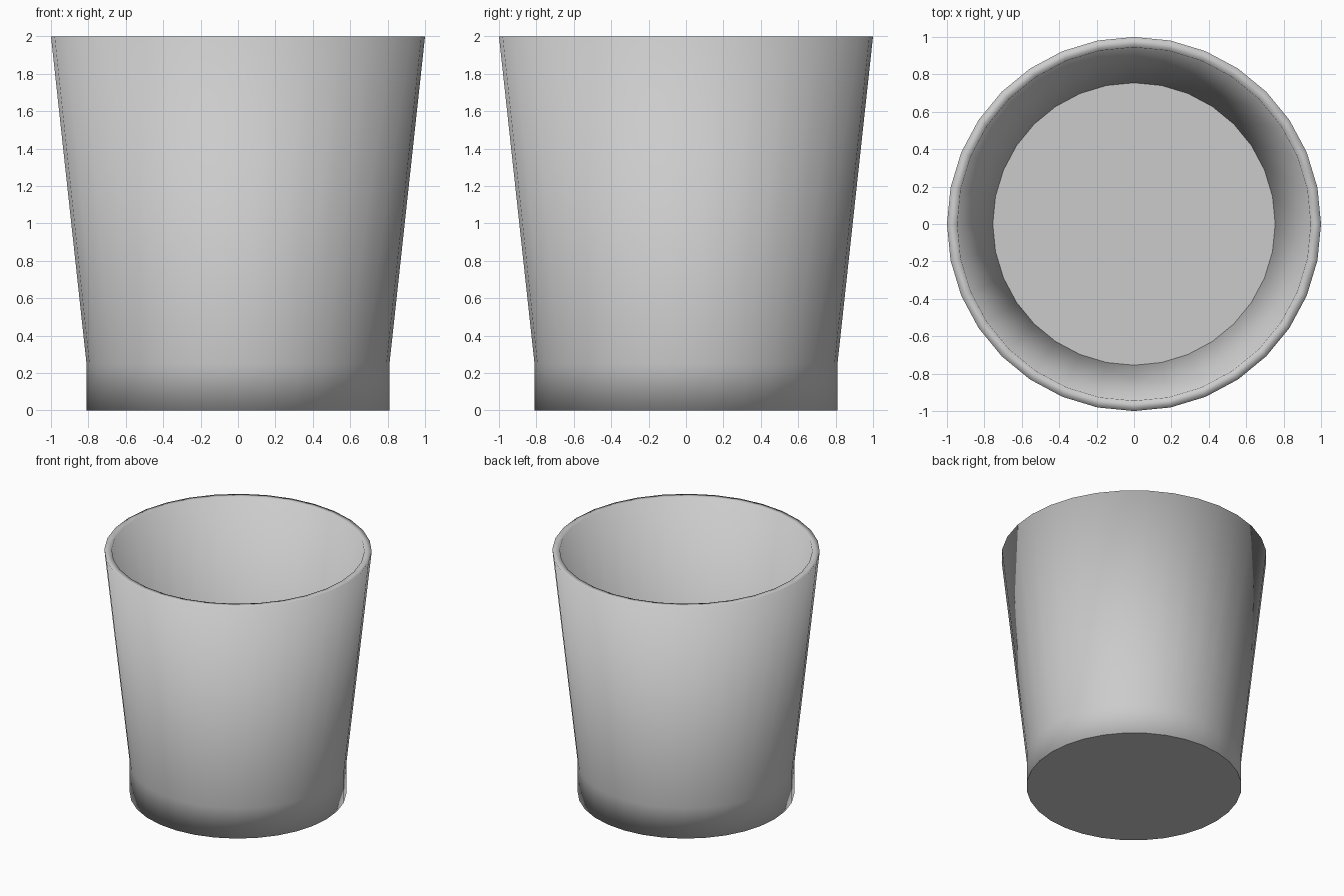
import bpy, bmesh
from math import cos, sin, pi

if "Cube" in bpy.data.objects:
    bpy.data.objects.remove(bpy.data.objects["Cube"])

SIDES = 32
# Profile (radius, height): base, foot, outer wall, rim, inner wall, floor
PROFILE = [(0.81, 0.0), (0.81, 0.25), (1.0, 2.0), (0.945, 2.0), (0.755, 0.25)]

bm = bmesh.new()
rings = [[bm.verts.new((r * cos(2 * pi * i / SIDES), r * sin(2 * pi * i / SIDES), z))
          for i in range(SIDES)] for r, z in PROFILE]

# Walls and rim
for low, high in zip(rings, rings[1:]):
    for i in range(SIDES):
        j = (i + 1) % SIDES
        bm.faces.new((low[i], low[j], high[j], high[i])).smooth = True

# Flat underside and inner floor
bm.faces.new(rings[0][::-1])
bm.faces.new(rings[-1])
bm.normal_update()

mesh = bpy.data.meshes.new("tumbler_glass")
bm.to_mesh(mesh)
bm.free()
glass = bpy.data.objects.new("tumbler_glass", mesh)
bpy.context.collection.objects.link(glass)

# Soft shading over the rim and foot edge, flat shading on the two discs
vertex_normals = [v.normal.copy() for v in mesh.vertices]
floor_start = SIDES * (len(PROFILE) - 1)
normals = []
for face in mesh.polygons:
    for v in face.vertices:
        if len(face.vertices) > 4:
            normals.append(face.normal.copy())
        elif v >= floor_start:
            n = vertex_normals[v].copy()
            n.z = 0
            normals.append(n.normalized())
        else:
            normals.append(vertex_normals[v])
mesh.normals_split_custom_set(normals)
